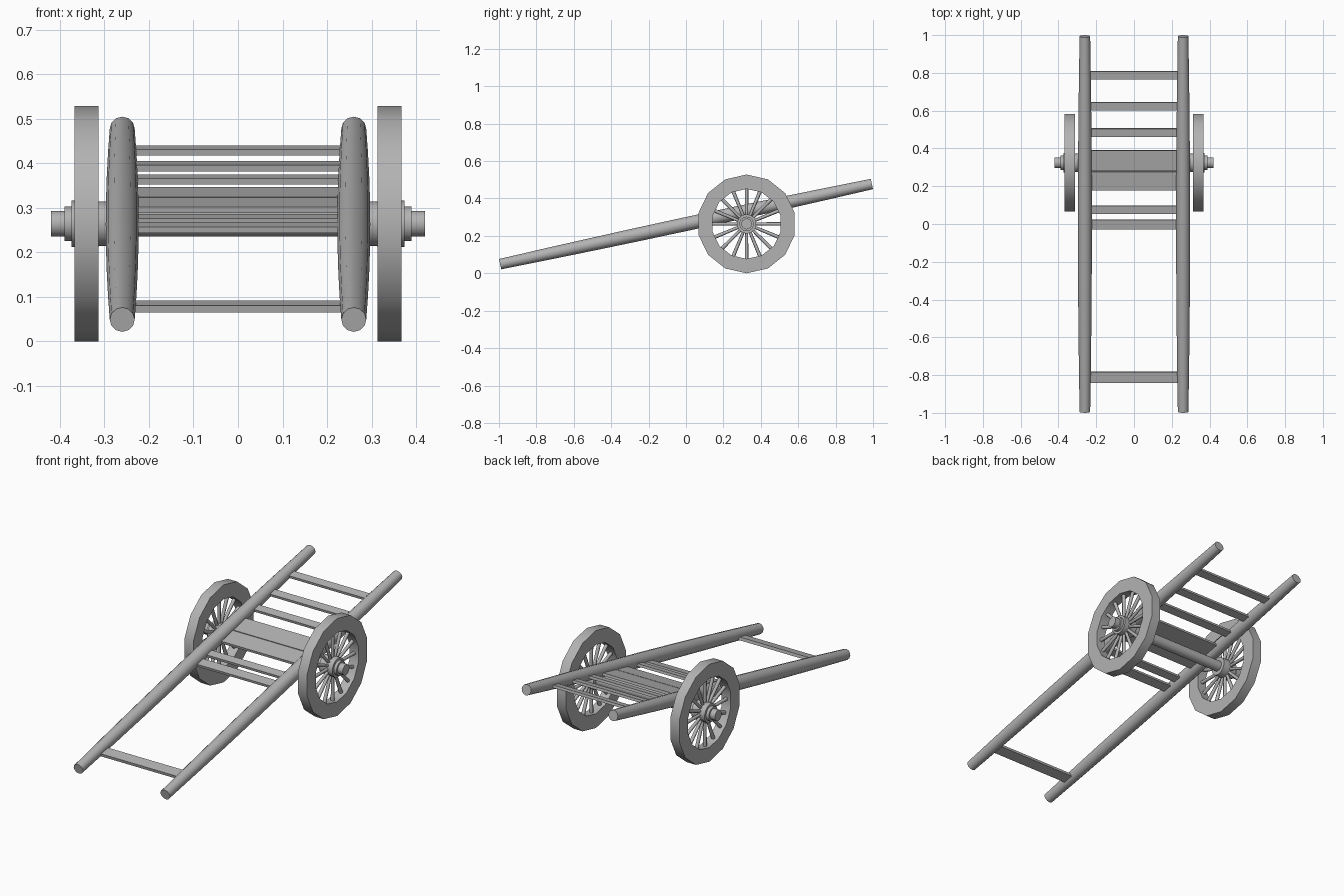
import bpy, bmesh, math
from mathutils import Matrix

if "Cube" in bpy.data.objects:
    bpy.data.objects.remove(bpy.data.objects["Cube"])

TILT = math.atan(0.2155)
AXLE_Y, AXLE_Z = 0.324, 0.264

# dark grey wood
wood = bpy.data.materials.new("dark_grey")
wood.diffuse_color = (0.45, 0.45, 0.45, 1)
wood.use_nodes = True
wood.node_tree.nodes["Principled BSDF"].inputs["Base Color"].default_value = wood.diffuse_color


def make(name, bm):
    bmesh.ops.recalc_face_normals(bm, faces=bm.faces)
    me = bpy.data.meshes.new(name)
    bm.to_mesh(me)
    bm.free()
    me.materials.append(wood)
    ob = bpy.data.objects.new(name, me)
    bpy.context.collection.objects.link(ob)
    # smooth the round sides, keep the edges sharp
    bpy.ops.object.select_all(action='DESELECT')
    ob.select_set(True)
    bpy.context.view_layer.objects.active = ob
    bpy.ops.object.shade_smooth_by_angle(angle=math.radians(46))
    return ob


def lathe(name, profile, sides, matrix, closed=False):
    """Revolve (radius, height) points round local z."""
    bm = bmesh.new()
    rings = [[bm.verts.new((r * math.cos(2 * math.pi * i / sides),
                            r * math.sin(2 * math.pi * i / sides), h))
              for i in range(sides)] for r, h in profile]
    pairs = list(zip(rings, rings[1:]))
    if closed:
        pairs.append((rings[-1], rings[0]))
    else:
        bm.faces.new(rings[0])
        bm.faces.new(rings[-1])
    for a, b in pairs:
        for i in range(sides):
            j = (i + 1) % sides
            bm.faces.new((a[i], a[j], b[j], b[i]))
    bm.transform(matrix)
    return make(name, bm)


def pole_z(y):
    return 0.264 + 0.2155 * y


# long side poles, slightly swollen in the middle
for s, side in ((-1, "left"), (1, "right")):
    half = 0.994 / math.cos(TILT)
    prof = [(0.028 + 0.009 * (1 - t * t), t * half)
            for t in (-1, -0.75, -0.5, -0.25, 0, 0.25, 0.5, 0.75, 1)]
    m = Matrix.Translation((s * 0.26, 0, 0.263)) @ Matrix.Rotation(TILT - math.pi / 2, 4, 'X')
    lathe(side + "_pole", prof, 12, m)

# rungs and bed planks: centre y, width, thickness, height offset
bars = [("rung", 0.788, 0.044, 0.014, -0.005), ("rung", 0.623, 0.044, 0.014, -0.005),
        ("rung", 0.484, 0.044, 0.014, -0.005), ("bed_plank", 0.336, 0.11, 0.014, -0.008),
        ("bed_plank", 0.229, 0.1, 0.014, -0.008), ("rung", 0.075, 0.044, 0.014, -0.006),
        ("rung", -0.003, 0.052, 0.014, -0.008), ("handle_bar", -0.811, 0.058, 0.016, -0.011)]
for name, y, w, t, dz in bars:
    bm = bmesh.new()
    bmesh.ops.create_cube(bm, size=1)
    bm.transform(Matrix.Translation((0, y, pole_z(y) + dz)) @ Matrix.Rotation(TILT, 4, 'X')
                 @ Matrix.Diagonal((0.49, w, t, 1)))
    make(name, bm)

# axle
axis = Matrix.Translation((0, AXLE_Y, AXLE_Z)) @ Matrix.Rotation(math.pi / 2, 4, 'Y')
lathe("axle", [(0.029, -0.42), (0.029, 0.42)], 14, axis)

for s, side in ((-1, "left"), (1, "right")):
    # local z points outwards along the axle, local x stays vertical
    out = Matrix.Translation((0, AXLE_Y, AXLE_Z)) @ Matrix.Rotation(s * math.pi / 2, 4, 'Y')
    # rim
    lathe(side + "_wheel_rim", [(0.264, 0.313), (0.264, 0.367), (0.187, 0.367), (0.187, 0.313)],
          14, out, closed=True)
    # stepped hub
    lathe(side + "_hub", [(0.05, 0.293), (0.052, 0.374), (0.039, 0.374), (0.039, 0.39)], 14, out)
    # spokes
    bm = bmesh.new()
    n = 16
    for i in range(n):
        m = (out @ Matrix.Translation((0, 0, 0.34)) @ Matrix.Rotation(2 * math.pi * i / n, 4, 'Z')
             @ Matrix.Translation((0.118, 0, 0)) @ Matrix.Rotation(math.pi / 2, 4, 'Y'))
        bmesh.ops.create_cone(bm, cap_ends=True, segments=8, radius1=0.008, radius2=0.010,
                              depth=0.155, matrix=m)
    make(side + "_spokes", bm)
